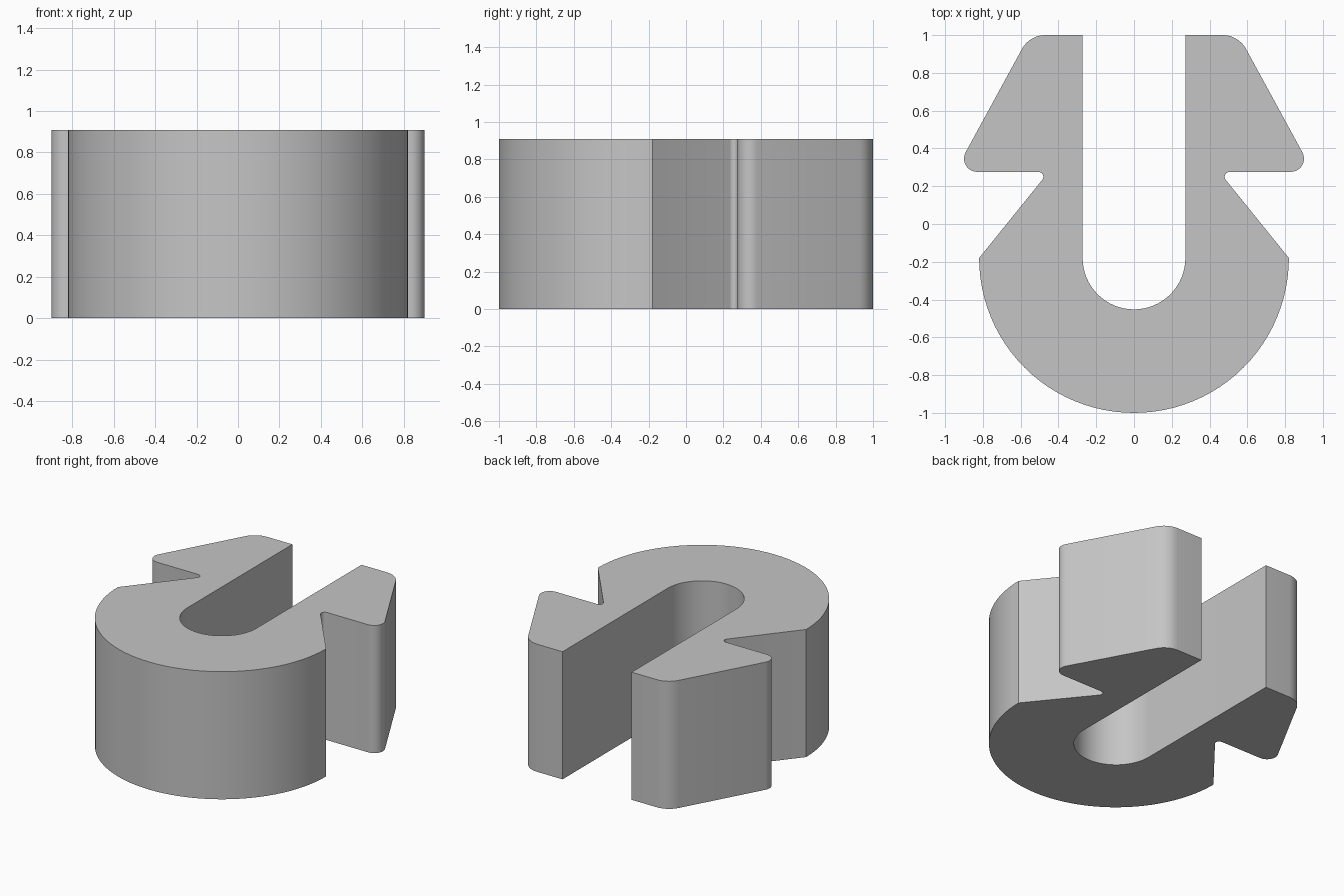
import bpy
import bmesh
from math import cos, sin, radians

HEIGHT = 0.908

cube = bpy.data.objects.get("Cube")
if cube:
    bpy.data.objects.remove(cube, do_unlink=True)


def arc(cx, cy, r, start, end, steps):
    """Points along an arc, angles in degrees."""
    angles = [radians(start + (end - start) * i / steps) for i in range(steps + 1)]
    return [(cx + r * cos(a), cy + r * sin(a)) for a in angles]


# Half outline: round base, notch, barb, tip, then down the inside of the slot
half = (
    arc(0, -0.18, 0.82, -90, 0, 24)
    + arc(0.506, 0.25, 0.026, 219, 90, 8)
    + arc(0.83, 0.346, 0.07, -90, 29, 10)
    + arc(0.47, 0.86, 0.14, 29, 90, 8)
    + [(0.272, 1.0)]
    + arc(0, -0.18, 0.272, 0, -90, 16)
)
outline = half + [(-x, y) for x, y in reversed(half[1:-1])]

# Extrude the outline into the clip body
bm = bmesh.new()
base = bm.faces.new([bm.verts.new((x, y, 0)) for x, y in outline])
top = bmesh.ops.extrude_face_region(bm, geom=[base], use_keep_orig=True)
bmesh.ops.translate(
    bm,
    vec=(0, 0, HEIGHT),
    verts=[g for g in top["geom"] if isinstance(g, bmesh.types.BMVert)],
)
bmesh.ops.recalc_face_normals(bm, faces=bm.faces)
mesh = bpy.data.meshes.new("clip_body")
bm.to_mesh(mesh)
bm.free()

body = bpy.data.objects.new("clip_body", mesh)
bpy.context.collection.objects.link(body)

# Plain grey material
grey = bpy.data.materials.new("light_grey")
grey.use_nodes = True
color = (0.56, 0.56, 0.56, 1)
grey.diffuse_color = color
grey.node_tree.nodes["Principled BSDF"].inputs["Base Color"].default_value = color
mesh.materials.append(grey)

# Smooth curved walls, keep corners and rims sharp
bpy.ops.object.select_all(action="DESELECT")
body.select_set(True)
bpy.context.view_layer.objects.active = body
bpy.ops.object.shade_smooth_by_angle(angle=radians(30))
